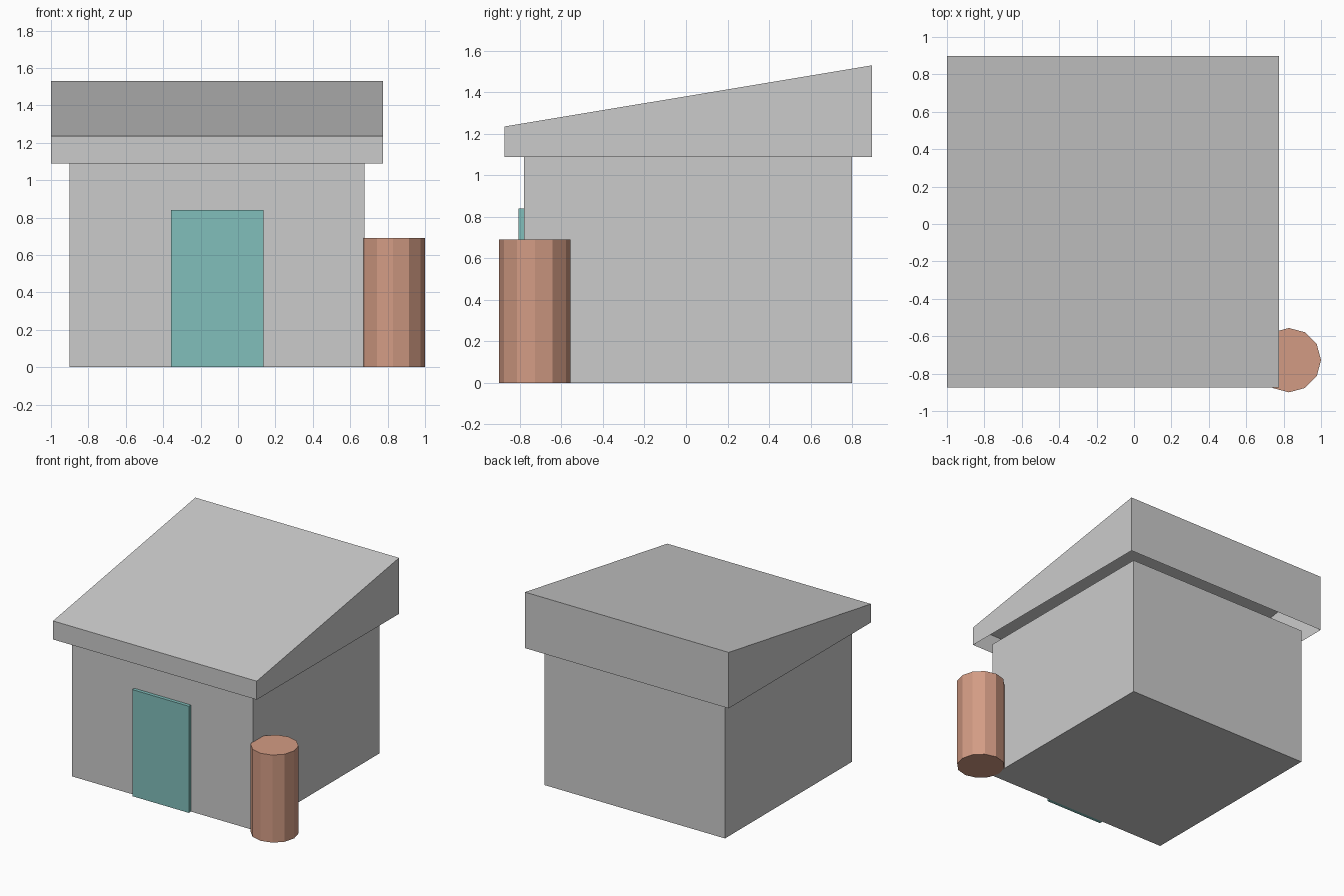
import bpy, bmesh

if "Cube" in bpy.data.objects:
    bpy.data.objects.remove(bpy.data.objects["Cube"])


def colour(obj, name, rgb):
    mat = bpy.data.materials.new(name)
    mat.diffuse_color = (*rgb, 1)
    mat.use_nodes = True
    mat.node_tree.nodes["Principled BSDF"].inputs["Base Color"].default_value = mat.diffuse_color
    obj.data.materials.append(mat)


def finish(bm, name):
    mesh = bpy.data.meshes.new(name)
    bm.to_mesh(mesh)
    bm.free()
    obj = bpy.data.objects.new(name, mesh)
    bpy.context.collection.objects.link(obj)
    return obj


def box_bm(x0, x1, y0, y1, z0, z1):
    bm = bmesh.new()
    bmesh.ops.create_cube(bm, size=1)
    for v in bm.verts:
        v.co.x = x1 if v.co.x > 0 else x0
        v.co.y = y1 if v.co.y > 0 else y0
        v.co.z = z1 if v.co.z > 0 else z0
    return bm


# Walls
finish(box_bm(-0.9, 0.675, -0.78, 0.8, 0, 1.089), "walls")

# Roof: hollow shell, open underneath, top sloping up to the back
bm = box_bm(-1, 0.776, -0.875, 0.897, 1.089, 1.53)
bm.normal_update()
bmesh.ops.delete(bm, geom=[f for f in bm.faces if f.normal.z < -0.5], context='FACES')
for v in bm.verts:
    if v.co.z > 1.5 and v.co.y < 0:
        v.co.z = 1.235
finish(bm, "sloped_roof")

# Door slab on the front wall
door = finish(box_bm(-0.357, 0.136, -0.807, -0.78, 0, 0.84), "door")
colour(door, "teal", (0.22, 0.52, 0.5))

# Twelve-sided barrel at the front right corner
bpy.ops.mesh.primitive_cylinder_add(vertices=12, radius=0.172, depth=0.69,
                                    location=(0.828, -0.728, 0.345))
barrel = bpy.context.object
barrel.name = "barrel"
colour(barrel, "terracotta", (0.65, 0.33, 0.23))
